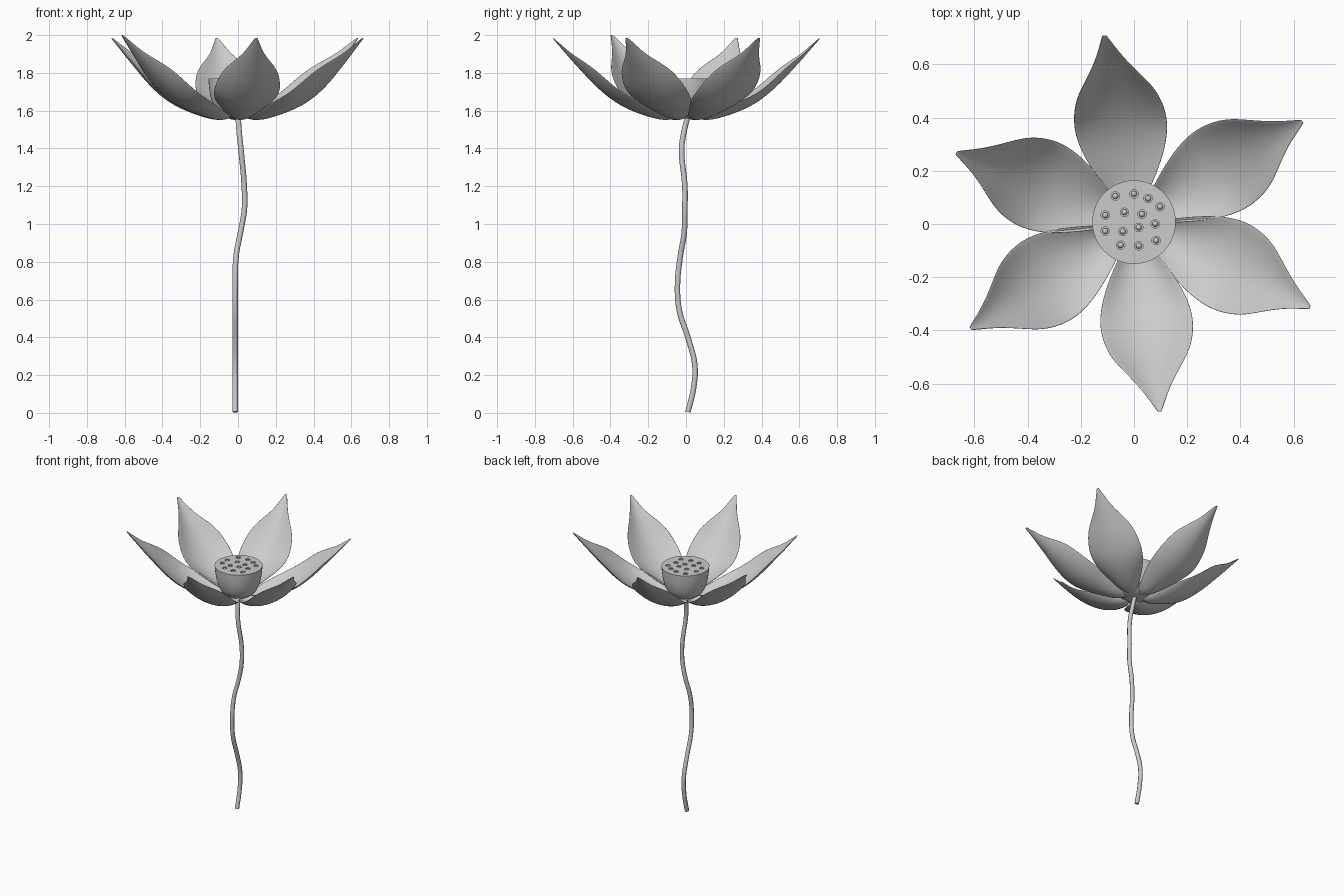
import bpy, bmesh, math
from mathutils import Matrix

if "Cube" in bpy.data.objects:
    bpy.data.objects.remove(bpy.data.objects["Cube"])


def make_object(name, bm):
    bmesh.ops.recalc_face_normals(bm, faces=bm.faces)
    me = bpy.data.meshes.new(name)
    bm.to_mesh(me)
    bm.free()
    ob = bpy.data.objects.new(name, me)
    bpy.context.collection.objects.link(ob)
    return ob


def smooth(ob, angle=40):
    bpy.ops.object.select_all(action='DESELECT')
    ob.select_set(True)
    bpy.context.view_layer.objects.active = ob
    bpy.ops.object.shade_smooth_by_angle(angle=math.radians(angle))


# Stem: wavy tube
path = [(-.015, .01, .005), (-.015, .04, .13), (-.015, .047, .25), (-.015, .01, .4),
        (-.015, -.035, .54), (-.015, -.045, .68), (-.01, -.03, .83), (.012, -.01, .95),
        (.034, -.006, 1.08), (.033, -.006, 1.2), (.015, -.023, 1.4),
        (.005, -.008, 1.5), (0, .015, 1.59)]
curve = bpy.data.curves.new("stem", 'CURVE')
curve.dimensions = '3D'
curve.bevel_depth = .0145
curve.bevel_resolution = 2
curve.use_fill_caps = True
curve.resolution_u = 5
sp = curve.splines.new('BEZIER')
sp.bezier_points.add(len(path) - 1)
for p, co in zip(sp.bezier_points, path):
    p.co = co
    p.handle_left_type = p.handle_right_type = 'AUTO'
stem = bpy.data.objects.new("stem", curve)
bpy.context.collection.objects.link(stem)

# Petals: rows of (radius, midrib height, half width, edge lift)
rows = [(.02, 1.585, .012, .01), (.07, 1.553, .04, .02), (.13, 1.551, .08, .04),
        (.20, 1.568, .12, .055), (.28, 1.595, .158, .06), (.36, 1.632, .178, .06),
        (.43, 1.682, .174, .065), (.50, 1.744, .15, .068), (.56, 1.808, .104, .05),
        (.62, 1.872, .06, .025), (.67, 1.93, .032, .012), (.722, 1.987, .006, 0)]
N = 8


def petal(name, angle, length, tip_bend, rise):
    bm = bmesh.new()
    k = length / .72
    grid = []
    for r, z, w, lift in rows:
        f = (r / .72) ** 3
        line = []
        for i in range(N + 1):
            t = i / N * 2 - 1
            line.append(bm.verts.new((r * k, t * w + tip_bend * f,
                                      z + lift * t * t + rise * f)))
        grid.append(line)
    for a, b in zip(grid, grid[1:]):
        for i in range(N):
            bm.faces.new((a[i], b[i], b[i + 1], a[i + 1]))
    bm.transform(Matrix.Rotation(math.radians(angle), 4, 'Z'))
    ob = make_object(name, bm)
    sol = ob.modifiers.new("thickness", 'SOLIDIFY')
    sol.thickness = .005
    sol.offset = 0
    sub = ob.modifiers.new("smooth", 'SUBSURF')
    sub.levels = sub.render_levels = 2
    for p in ob.data.polygons:
        p.use_smooth = True


for i, spec in enumerate([(97, .718, .025, 0), (157, .72, .015, 0), (213, .73, -.005, .016),
                          (277, .712, .01, 0), (337, .732, -.03, 0), (392.5, .742, -.015, 0)]):
    petal(f"petal_{i + 1}", *spec)

# Seed pod: lathed cup with a flat top
CY = .007
profile = [(.05, 1.558), (.085, 1.567), (.113, 1.59), (.132, 1.625),
           (.147, 1.68), (.154, 1.73), (.157, 1.77)]
S = 48
bm = bmesh.new()
rings = [[bm.verts.new((r * math.cos(2 * math.pi * j / S),
                        CY + r * math.sin(2 * math.pi * j / S), z)) for j in range(S)]
         for r, z in profile]
for a, b in zip(rings, rings[1:]):
    for j in range(S):
        bm.faces.new((a[j], a[(j + 1) % S], b[(j + 1) % S], b[j]))
bm.faces.new(rings[0][::-1])
bm.faces.new(rings[-1])
pod = make_object("seed_pod", bm)

# Holes in the pod top, each with a small seed
holes = [(-.07, .105), (0, .113), (.053, .096), (.098, .065), (-.108, .033),
         (-.036, .044), (.03, .037), (.08, 0), (-.108, -.027), (-.042, -.028),
         (.018, -.013), (-.05, -.08), (.018, -.082), (.083, -.062)]
cut, seeds = bmesh.new(), bmesh.new()
for x, y in holes:
    bmesh.ops.create_cone(cut, cap_ends=True, segments=16, radius1=.016, radius2=.016,
                          depth=.04, matrix=Matrix.Translation((x, y, 1.775)))
    bmesh.ops.create_uvsphere(seeds, u_segments=12, v_segments=8, radius=.011,
                              matrix=Matrix.Translation((x, y, 1.76)))
cutter = make_object("hole_cutter", cut)
cutter.hide_render = True
mod = pod.modifiers.new("holes", 'BOOLEAN')
mod.operation = 'DIFFERENCE'
mod.solver = 'EXACT'
mod.object = cutter
bpy.context.view_layer.objects.active = pod
bpy.ops.object.modifier_apply(modifier=mod.name)
bpy.data.objects.remove(cutter)
smooth(pod)
smooth(make_object("seeds", seeds))
